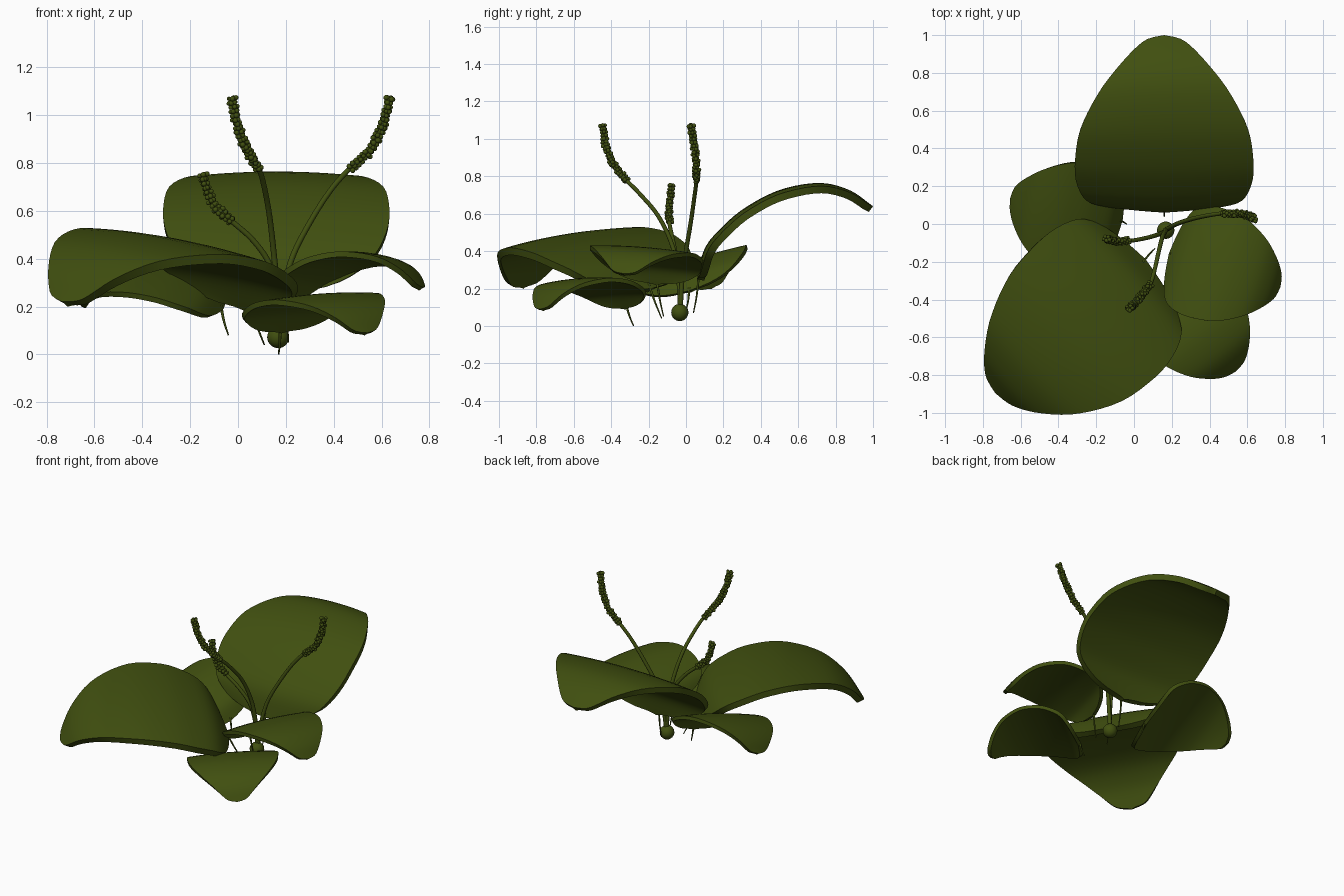
import bpy, bmesh, math, random
from mathutils import Vector, Matrix

if "Cube" in bpy.data.objects:
    bpy.data.objects.remove(bpy.data.objects["Cube"])

random.seed(4)
green = bpy.data.materials.new("leaf green")
green.diffuse_color = (0.052, 0.079, 0.005, 1)
green.use_nodes = True
green.node_tree.nodes["Principled BSDF"].inputs["Base Color"].default_value = green.diffuse_color


def finish(bm, name):
    me = bpy.data.meshes.new(name)
    bm.to_mesh(me)
    bm.free()
    me.materials.append(green)
    me.polygons.foreach_set("use_smooth", [True] * len(me.polygons))
    ob = bpy.data.objects.new(name, me)
    bpy.context.collection.objects.link(ob)
    return ob


def spline(keys, t):
    """Smooth interpolation of (t, values...) keys."""
    n = len(keys)
    i = max(k for k in range(n - 1) if keys[k][0] <= t or k == 0)
    a, b = keys[i], keys[i + 1]

    def slope(k, c):
        p, q = keys[max(k - 1, 0)], keys[min(k + 1, n - 1)]
        return (q[c] - p[c]) / (q[0] - p[0])
    h = b[0] - a[0]
    u = (t - a[0]) / h
    return [(2*u**3 - 3*u*u + 1) * a[c] + (u**3 - 2*u*u + u) * h * slope(i, c)
            + (3*u*u - 2*u**3) * b[c] + (u**3 - u*u) * h * slope(i + 1, c)
            for c in range(1, len(a))]


def path_keys(pts):
    pts = [Vector(p) for p in pts]
    d = [0]
    for a, b in zip(pts, pts[1:]):
        d.append(d[-1] + (b - a).length)
    return [(s / d[-1], *p) for s, p in zip(d, pts)], d[-1]


def tube(name, pts, r0, r1, rings=24, sides=10):
    keys, _ = path_keys(pts)
    bm = bmesh.new()
    loops = []
    for i in range(rings + 1):
        t = i / rings
        p = Vector(spline(keys, t))
        d = Vector(spline(keys, min(t + .01, 1))) - Vector(spline(keys, max(t - .01, 0)))
        d.normalize()
        u = d.cross(Vector((0, 1, 0.01))).normalized()
        v = d.cross(u)
        r = r0 + (r1 - r0) * t
        loops.append([bm.verts.new(p + r * (u * math.cos(a) + v * math.sin(a)))
                      for a in (2 * math.pi * k / sides for k in range(sides))])
    for a, b in zip(loops, loops[1:]):
        for k in range(sides):
            m = (k + 1) % sides
            bm.faces.new((a[k], a[m], b[m], b[k]))
    bm.faces.new(loops[0])
    bm.faces.new(loops[-1])
    bmesh.ops.recalc_face_normals(bm, faces=bm.faces)
    return finish(bm, name)


# Shared leaf shape: arched spine (t, along, up) and half width (t, w), unit length
SPINE = [(0, 0, 0), (.141, .1, .136), (.262, .23, .205), (.389, .374, .25),
         (.56, .578, .267), (.741, .789, .22), (.875, .919, .125), (1, 1, 0)]
WIDTH = [(0, 0), (.012, .12), (.04, .24), (.08, .325), (.141, .395), (.262, .45), (.389, .46),
         (.56, .43), (.741, .325), (.875, .205), (.96, .12), (.988, .07), (1, 0)]


def leaf(name, root, start, tip, roll, broad=1.0):
    start, tip = Vector(start), Vector(tip)
    x = tip - start
    size = x.length
    x.normalize()
    side = Vector((-x.y, x.x, 0)).normalized()
    side = Matrix.Rotation(math.radians(roll), 3, x) @ side
    up = x.cross(side)
    bm = bmesh.new()
    rows, nt, nv = [], 36, 18
    for i in range(nt + 1):
        t = (1 - math.cos(math.pi * i / nt)) / 2
        a, h = spline(SPINE, t)
        a0, h0 = spline(SPINE, max(t - .02, 0))
        a1, h1 = spline(SPINE, min(t + .02, 1))
        n = Vector((h0 - h1, a1 - a0)).normalized()
        w = max(spline(WIDTH, t)[0], 0)
        row = []
        for k in range(nv + 1):
            v = math.sin(math.pi / 2 * (2 * k / nv - 1))
            droop = -.02 * v * v * min(1, w / .4)
            row.append(bm.verts.new(start + size * (x * (a + n.x * droop)
                       + up * (h + n.y * droop) + side * v * w * broad)))
        rows.append(row)
    for p, q in zip(rows, rows[1:]):
        for k in range(nv):
            bm.faces.new((p[k], q[k], q[k + 1], p[k + 1]))
    bmesh.ops.remove_doubles(bm, verts=bm.verts, dist=1e-5)
    ob = finish(bm, name)
    # fleshy slab with a crisp rim
    mod = ob.modifiers.new("thickness", "SOLIDIFY")
    mod.thickness = .038 * size
    bpy.ops.object.select_all(action='DESELECT')
    ob.select_set(True)
    bpy.context.view_layer.objects.active = ob
    bpy.ops.object.convert(target='MESH')
    bpy.ops.object.shade_smooth_by_angle(angle=math.radians(50))
    # thin leaf stem
    root = Vector(root)
    mid = (root + start) / 2 + x * .008
    tube(name + "_stem", [root, mid, start + x * .02 * size + up * .025 * size], .003, .007, 8, 8)


leaf("back_leaf", (.16, .04, .07), (.16, .06, .25), (.16, 1.0, .64), 0, 1.01)
leaf("front_left_leaf", (.11, -.13, .04), (.06, -.185, .2), (-.735, -.895, .22), -7, .97)
leaf("left_leaf", (-.04, 0, .08), (-.06, .02, .19), (-.655, .14, .21), -17, 1.13)
leaf("right_leaf", (.21, -.12, .05), (.185, -.155, .23), (.775, -.335, .28), -4, 1.06)
leaf("front_right_leaf", (.17, -.28, 0), (.17, -.31, .1), (.54, -.78, .09), 3, 1.04)


# Flower stalks: plain stem, then a beaded seed spike along the upper points
def flower(name, stem, spike):
    tube(name + "_stalk", stem + spike, .013, .01, 40)
    keys, length = path_keys(spike)
    bm = bmesh.new()
    rings = int(length / .018)
    for i in range(rings + 1):
        t = i / rings
        c = Vector(spline(keys, t))
        d = Vector(spline(keys, min(t + .02, 1))) - Vector(spline(keys, max(t - .02, 0)))
        u = d.normalized().cross(Vector((0, 1, .01))).normalized()
        v = d.normalized().cross(u)
        for k in range(5):
            a = 2 * math.pi * (k / 5 + .1 * (i % 2)) + random.uniform(-.4, .4)
            pos = c + (u * math.cos(a) + v * math.sin(a)) * random.uniform(.009, .017)
            bmesh.ops.create_icosphere(bm, subdivisions=2, radius=random.uniform(.009, .012),
                                       matrix=Matrix.Translation(pos))
    finish(bm, name + "_seed_spike")


flower("right_flower",
       [(.17, -.03, .08), (.19, -.02, .25), (.225, 0, .4), (.3, .025, .55), (.39, .045, .69)],
       [(.47, .056, .78), (.55, .055, .85), (.605, .045, .96), (.635, .028, 1.07)])
flower("front_flower",
       [(.17, -.03, .08), (.165, -.04, .25), (.15, -.07, .42), (.13, -.15, .59), (.105, -.26, .72)],
       [(.085, -.32, .78), (.03, -.39, .87), (-.005, -.43, .97), (-.025, -.445, 1.07)])
flower("left_flower",
       [(.17, -.03, .08), (.16, -.04, .25), (.13, -.055, .38), (.06, -.075, .48)],
       [(-.03, -.09, .56), (-.1, -.09, .625), (-.13, -.083, .69), (-.145, -.078, .75)])

# Round bulb at the foot of the stalks
bm = bmesh.new()
bmesh.ops.create_uvsphere(bm, u_segments=24, v_segments=14, radius=.046,
                          matrix=Matrix.Translation((.168, -.033, .072)))
finish(bm, "bulb")
